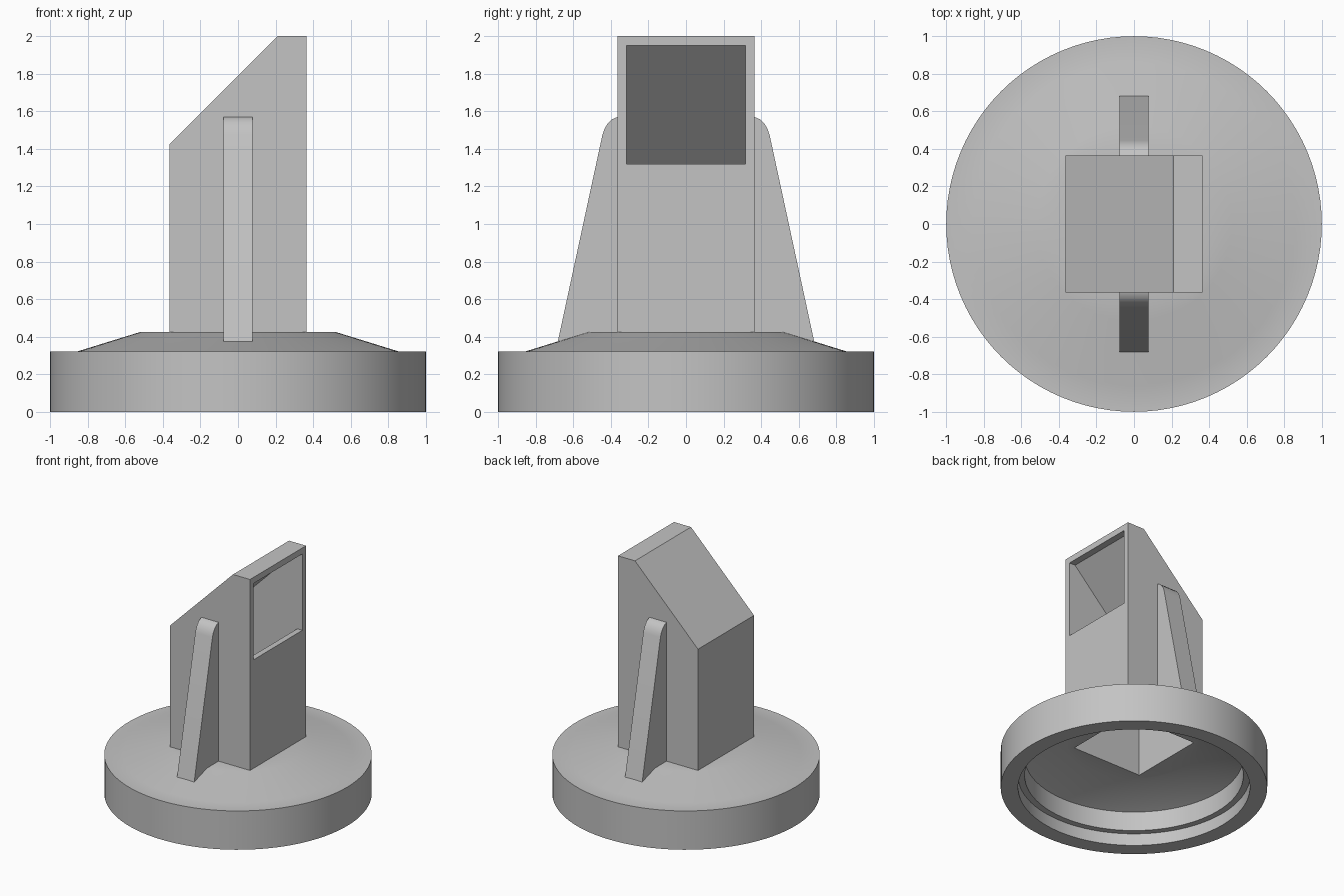
import bpy
import bmesh
import math

cube = bpy.data.objects.get("Cube")
if cube:
    bpy.data.objects.remove(cube, do_unlink=True)

GREY = (0.55, 0.55, 0.55, 1.0)
mat = bpy.data.materials.new("plain grey plastic")
mat.use_nodes = True
mat.diffuse_color = GREY
mat.node_tree.nodes["Principled BSDF"].inputs["Base Color"].default_value = GREY


def finish(bm, name):
    bmesh.ops.recalc_face_normals(bm, faces=bm.faces[:])
    mesh = bpy.data.meshes.new(name)
    bm.to_mesh(mesh)
    bm.free()
    mesh.materials.append(mat)
    obj = bpy.data.objects.new(name, mesh)
    bpy.context.collection.objects.link(obj)
    return obj


def prism(name, points, offset):
    """Extrude a closed outline along the vector offset."""
    bm = bmesh.new()
    face = bm.faces.new([bm.verts.new(p) for p in points])
    result = bmesh.ops.extrude_face_region(bm, geom=[face], use_keep_orig=True)
    verts = [g for g in result["geom"] if isinstance(g, bmesh.types.BMVert)]
    bmesh.ops.translate(bm, verts=verts, vec=offset)
    return finish(bm, name)


def lathe(name, profile, steps=96):
    """Revolve an (r, z) profile, open at the axis, around z."""
    bm = bmesh.new()
    verts = [bm.verts.new((r, 0, z)) for r, z in profile]
    edges = [bm.edges.new(pair) for pair in zip(verts, verts[1:])]
    bmesh.ops.spin(bm, geom=verts + edges, cent=(0, 0, 0), axis=(0, 0, 1),
                   angle=math.tau, steps=steps, use_merge=False)
    bmesh.ops.remove_doubles(bm, verts=bm.verts[:], dist=1e-4)
    return finish(bm, name)


def select_only(obj):
    bpy.ops.object.select_all(action="DESELECT")
    obj.select_set(True)
    bpy.context.view_layer.objects.active = obj


def cut(obj, cutter):
    select_only(obj)
    mod = obj.modifiers.new("cut", "BOOLEAN")
    mod.operation = "DIFFERENCE"
    mod.solver = "EXACT"
    mod.object = cutter
    bpy.ops.object.modifier_apply(modifier=mod.name)


# Round cap: stepped bore below, shallow cone above
cap = lathe("round_cap", [
    (0, 0.365), (0.5, 0.365), (0.82, 0.26), (0.82, 0.1), (0.87, 0.1), (0.87, 0),
    (1, 0), (1, 0.32), (0.86, 0.32), (0.52, 0.425), (0, 0.425)])

# Square spout with a slanted back
W = 0.365
spout = prism("square_spout", [
    (x, -W, z) for x, z in
    [(-W, 0.39), (W, 0.39), (W, 2), (0.21, 2), (-W, 1.425)]], (0, 2 * W, 0))

# Passage from the cap up to the side opening
I = 0.318
passage = prism("passage_cutter", [
    (x, -I, z) for x, z in
    [(-I, 0.2), (I, 0.2), (I, 1.32), (0.5, 1.32), (0.5, 1.95),
     (0.31, 1.95), (-I, 1.32)]], (0, 2 * I, 0))
passage.hide_render = True
cut(cap, passage)
cut(spout, passage)
bpy.data.objects.remove(passage, do_unlink=True)

# Tapered ribs with a rounded top corner, front and back
outline = [(0.355, 0.4), (0.69, 0.34), (0.445, 1.475), (0.435, 1.505),
           (0.418, 1.534), (0.395, 1.557), (0.365, 1.57), (0.355, 1.572)]
ribs = [prism(name, [(-0.078, side * y, z) for y, z in outline], (0.156, 0, 0))
        for name, side in (("front_rib", -1), ("back_rib", 1))]

for obj in [cap, spout] + ribs:
    select_only(obj)
    bpy.ops.object.shade_smooth_by_angle(angle=math.radians(30))
